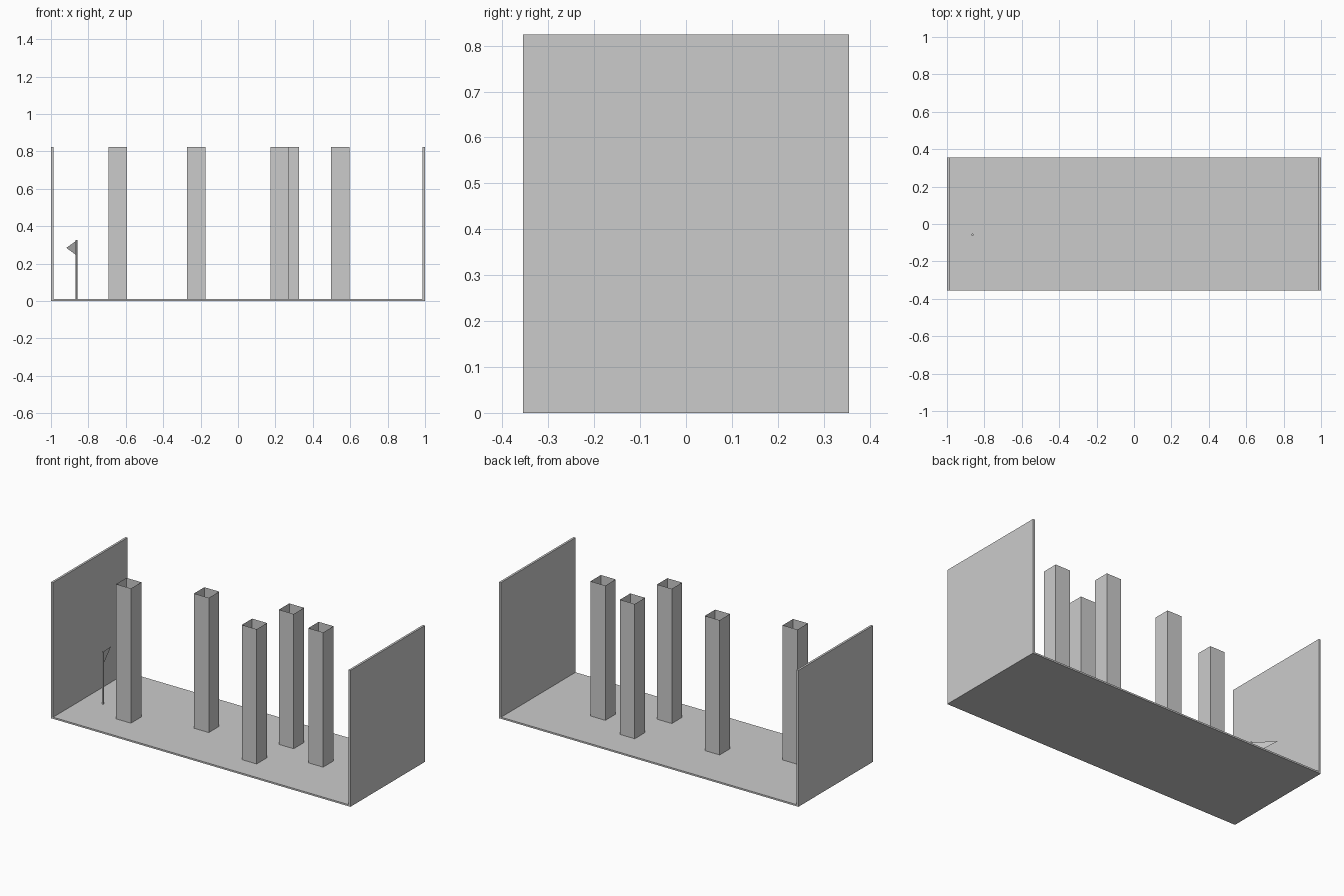
import bpy
import bmesh
from mathutils import Matrix, Vector

default_cube = bpy.data.objects.get("Cube")
if default_cube:
    bpy.data.objects.remove(default_cube)

LENGTH, DEPTH, HEIGHT = 2.0, 0.71, 0.824
WALL, FLOOR = 0.013, 0.01

grey = bpy.data.materials.new("plain_grey")
grey.use_nodes = True
grey.diffuse_color = (0.6, 0.6, 0.6, 1)
grey.node_tree.nodes["Principled BSDF"].inputs["Base Color"].default_value = (0.6, 0.6, 0.6, 1)


def finish(name, bm):
    mesh = bpy.data.meshes.new(name)
    bm.to_mesh(mesh)
    bm.free()
    mesh.materials.append(grey)
    obj = bpy.data.objects.new(name, mesh)
    bpy.context.collection.objects.link(obj)
    return obj


def box(name, low, high, open_ends=False):
    low, high = Vector(low), Vector(high)
    bm = bmesh.new()
    place = Matrix.Translation((low + high) / 2) @ Matrix.Diagonal((*(high - low), 1))
    bmesh.ops.create_cube(bm, size=1, matrix=place)
    if open_ends:
        bm.normal_update()
        ends = [f for f in bm.faces if abs(f.normal.z) > 0.9]
        bmesh.ops.delete(bm, geom=ends, context='FACES_ONLY')
    return finish(name, bm)


# Floor slab between two end walls
half_x, half_y = LENGTH / 2, DEPTH / 2
box("floor", (WALL - half_x, -half_y, 0), (half_x - WALL, half_y, FLOOR))
box("right_wall", (-half_x, -half_y, 0), (WALL - half_x, half_y, HEIGHT))
box("left_wall", (half_x - WALL, -half_y, 0), (half_x, half_y, HEIGHT))

# Hollow, open-topped square pillars
r = 0.0495
pillars = [(-0.643, -0.125), (-0.224, 0.02), (0.224, -0.163), (0.277, 0.115), (0.546, 0.012)]
for i, (x, y) in enumerate(pillars, 1):
    box(f"pillar_{i}", (x - r, y - r, FLOOR), (x + r, y + r, HEIGHT), open_ends=True)

# Flag pole
pole_x, pole_y, pole_top = -0.863, -0.057, 0.326
bm = bmesh.new()
bmesh.ops.create_cone(
    bm, cap_ends=True, segments=12, radius1=0.006, radius2=0.006, depth=pole_top - FLOOR,
    matrix=Matrix.Translation((pole_x, pole_y, (pole_top + FLOOR) / 2)))
pole = finish("flag_pole", bm)
bpy.context.view_layer.objects.active = pole
pole.select_set(True)
bpy.ops.object.shade_smooth_by_angle()

# Triangular pennant, a single thin sheet
bm = bmesh.new()
corners = [(pole_x, pole_y, 0.323), (pole_x, pole_y, 0.244), (-0.918, 0.1, 0.284)]
bm.faces.new([bm.verts.new(c) for c in corners])
finish("flag", bm)
